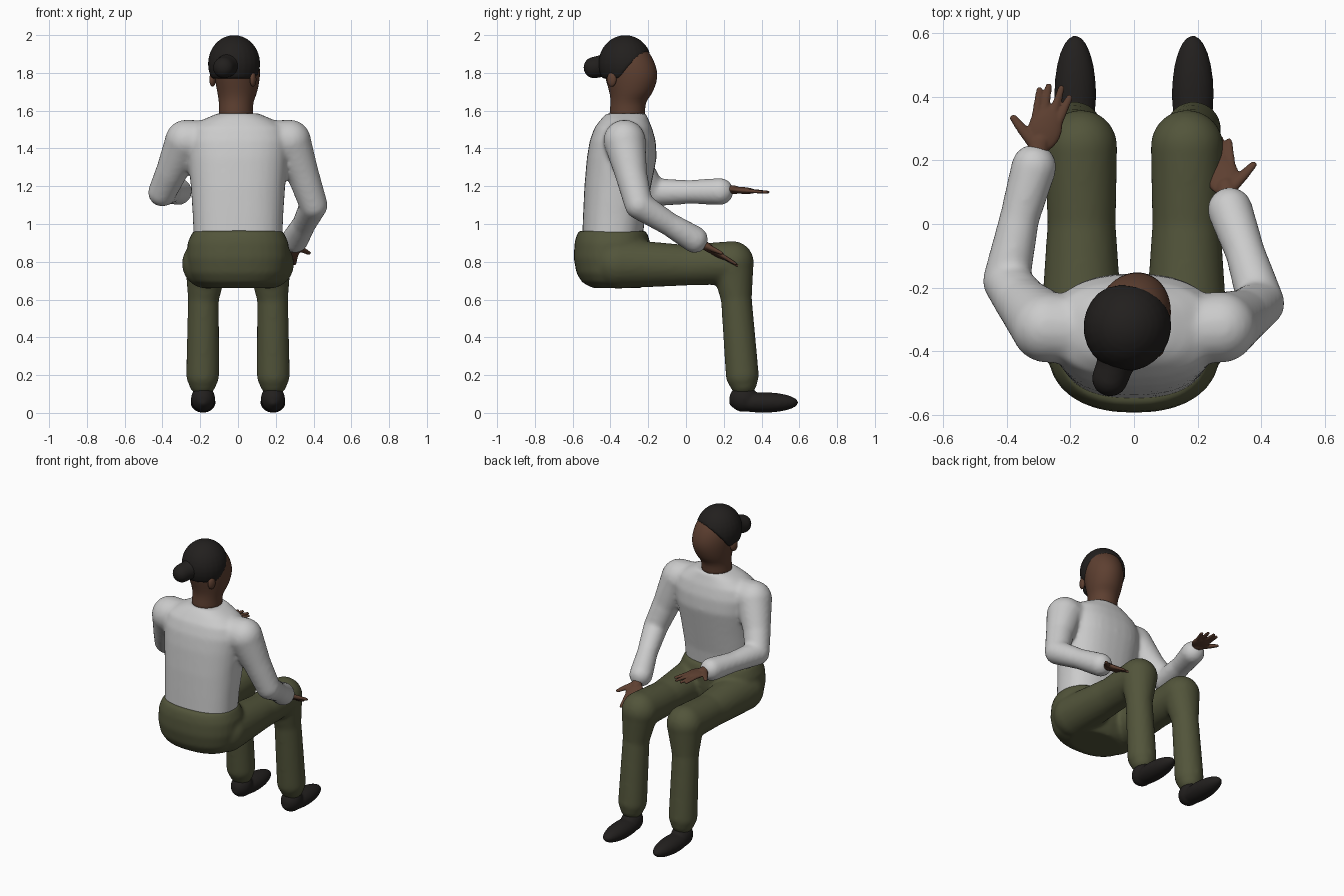
import bpy, bmesh
from math import sin, cos, pi, radians, copysign
from mathutils import Vector, Matrix

if "Cube" in bpy.data.objects:
    bpy.data.objects.remove(bpy.data.objects["Cube"])


def material(name, rgb):
    m = bpy.data.materials.new(name)
    m.diffuse_color = (*rgb, 1)
    m.use_nodes = True
    m.node_tree.nodes["Principled BSDF"].inputs["Base Color"].default_value = m.diffuse_color
    return m


SKIN = material("skin", (0.11, 0.05, 0.03))
SHIRT = material("shirt_cloth", (0.68, 0.68, 0.66))
PANTS = material("trouser_cloth", (0.085, 0.09, 0.043))
BLACK = material("black", (0.016, 0.014, 0.013))


def finish(name, bm, mat, matrix=None, voxel=0, smooth=0, subsurf=0):
    if matrix:
        bmesh.ops.transform(bm, matrix=matrix, verts=bm.verts)
    bmesh.ops.recalc_face_normals(bm, faces=bm.faces)
    me = bpy.data.meshes.new(name)
    bm.to_mesh(me)
    bm.free()
    me.materials.append(mat)
    for p in me.polygons:
        p.use_smooth = True
    ob = bpy.data.objects.new(name, me)
    bpy.context.collection.objects.link(ob)
    if voxel:
        r = ob.modifiers.new("fuse", 'REMESH')
        r.mode, r.voxel_size, r.use_smooth_shade = 'VOXEL', voxel, True
    if smooth:
        s = ob.modifiers.new("soften", 'SMOOTH')
        s.factor, s.iterations = 0.5, smooth
    if subsurf:
        s = ob.modifiers.new("subdivide", 'SUBSURF')
        s.levels = s.render_levels = subsurf
    return ob


def ball(bm, c, r):
    r = r if isinstance(r, tuple) else (r, r, r)
    m = Matrix.Translation(c) @ Matrix.Diagonal((*r, 1))
    bmesh.ops.create_uvsphere(bm, u_segments=24, v_segments=16, radius=1, matrix=m)


def limb(bm, pts):
    """Rounded tapering tube through (x, y, z, radius) points."""
    for p in pts:
        ball(bm, p[:3], p[3])
    for p, q in zip(pts, pts[1:]):
        a, b = Vector(p[:3]), Vector(q[:3])
        rot = (b - a).to_track_quat('Z', 'Y').to_matrix().to_4x4()
        bmesh.ops.create_cone(bm, cap_ends=True, segments=24, radius1=p[3], radius2=q[3],
                              depth=(b - a).length, matrix=Matrix.Translation((a + b) / 2) @ rot)


def loft(bm, rings, power=2.0, n=32):
    """Stack of rings (z, half_width, y_back, y_front)."""
    loops = []
    for z, hx, y0, y1 in rings:
        loop = []
        for i in range(n):
            c, s = cos(2 * pi * i / n), sin(2 * pi * i / n)
            x = copysign(abs(c) ** (2 / power), c) * hx
            y = copysign(abs(s) ** (2 / power), s) * (y1 - y0) / 2 + (y0 + y1) / 2
            loop.append(bm.verts.new((x, y, z)))
        loops.append(loop)
    for a, b in zip(loops, loops[1:]):
        for i in range(n):
            j = (i + 1) % n
            bm.faces.new((a[i], a[j], b[j], b[i]))
    bm.faces.new(loops[0][::-1])
    bm.faces.new(loops[-1])


# Shirt: torso fused with both sleeves
bm = bmesh.new()
loft(bm, [(0.92, 0.235, -0.55, -0.23), (1.05, 0.24, -0.545, -0.215), (1.2, 0.25, -0.538, -0.185),
          (1.35, 0.265, -0.525, -0.155), (1.44, 0.27, -0.51, -0.16), (1.51, 0.25, -0.485, -0.18),
          (1.555, 0.18, -0.45, -0.2), (1.585, 0.11, -0.42, -0.21)], 2.4)
limb(bm, [(-0.2, -0.33, 1.44, 0.11), (-0.275, -0.325, 1.44, 0.112), (-0.35, -0.25, 1.28, 0.085),
          (-0.402, -0.18, 1.167, 0.075), (-0.36, 0.02, 1.17, 0.063), (-0.315, 0.18, 1.172, 0.072)])
limb(bm, [(0.2, -0.33, 1.44, 0.11), (0.275, -0.325, 1.44, 0.112), (0.345, -0.29, 1.26, 0.085),
          (0.4, -0.25, 1.1, 0.075), (0.35, -0.09, 1.0, 0.063), (0.302, 0.045, 0.918, 0.072)])
finish("shirt", bm, SHIRT, voxel=0.012, smooth=10)

# Trousers: pelvis fused with both legs
bm = bmesh.new()
loft(bm, [(0.66, 0.17, -0.49, -0.24), (0.69, 0.23, -0.55, -0.22), (0.74, 0.26, -0.58, -0.2),
          (0.82, 0.272, -0.595, -0.19), (0.9, 0.267, -0.59, -0.19), (0.94, 0.25, -0.58, -0.2),
          (0.965, 0.235, -0.565, -0.215)], 2.3)
for s in (-1, 1):
    limb(bm, [(s * 0.165, -0.36, 0.79, 0.132), (s * 0.165, 0, 0.782, 0.108),
              (s * 0.167, 0.245, 0.795, 0.115), (s * 0.183, 0.267, 0.6, 0.082),
              (s * 0.187, 0.298, 0.2, 0.088), (s * 0.187, 0.303, 0.165, 0.075)])
finish("trousers", bm, PANTS, voxel=0.012, smooth=8)

# Shoes: lofted along the foot, with a rounded ankle
for s, side in ((-1, "left"), (1, "right")):
    bm = bmesh.new()
    ball(bm, (s * 0.185, 0.305, 0.075), (0.064, 0.076, 0.07))
    ball(bm, (s * 0.185, 0.41, 0.055), (0.066, 0.185, 0.054))
    finish(side + "_shoe", bm, BLACK, voxel=0.008, smooth=5)

# Hands: local x = thumb side, y = towards fingertips, z = thickness
def hand(name, wrist, axis, out):
    u = Vector(axis).normalized()
    v = Vector(out)
    v = (v - u * v.dot(u)).normalized()
    w = v.cross(u)
    m = Matrix.Translation(wrist) @ Matrix((v, u, w)).transposed().to_4x4() @ Matrix.Diagonal((1, 1, 0.75, 1))
    bm = bmesh.new()
    limb(bm, [(0, -0.03, 0, 0.034), (0, 0.06, 0, 0.03)])
    ball(bm, (-0.004, 0.105, 0), (0.054, 0.075, 0.024))
    for tx, ty, rx in ((0.043, 0.218, 0.03), (0.018, 0.236, 0.009), (-0.022, 0.24, -0.015), (-0.054, 0.218, -0.036)):
        limb(bm, [(rx, 0.12, 0, 0.016), (tx, ty, 0, 0.011)])
    limb(bm, [(0.015, 0.05, 0, 0.022), (0.065, 0.085, 0, 0.017), (0.1, 0.112, 0, 0.012)])
    finish(name, bm, SKIN, m, voxel=0.005, smooth=4)


hand("left_hand", (-0.31, 0.2, 1.185), (0.25, 0.968, -0.07), (-0.968, 0.25, 0))
hand("right_hand", (0.3, 0.07, 0.905), (-0.2, 0.83, -0.53), (0.97, 0.24, 0))

# Head, hair and ears share a slight turn to the side
turn = Matrix.Translation((-0.012, -0.312, 0)) @ Matrix.Rotation(radians(-20), 4, 'Z')
bm = bmesh.new()
loft(bm, [(1.55, 0.098, -0.1, 0.1), (1.6, 0.088, -0.092, 0.095), (1.65, 0.092, -0.087, 0.1),
          (1.68, 0.1, -0.09, 0.13), (1.72, 0.109, -0.1, 0.15), (1.78, 0.118, -0.12, 0.17),
          (1.84, 0.121, -0.13, 0.157), (1.9, 0.112, -0.12, 0.128), (1.95, 0.08, -0.09, 0.08),
          (1.975, 0.04, -0.04, 0.03)])
finish("head_and_neck", bm, SKIN, turn, subsurf=1)

bm = bmesh.new()
for s in (-1, 1):
    ball(bm, (s * 0.114, -0.045, 1.765), (0.016, 0.026, 0.038))
finish("ears", bm, SKIN, turn)

# Hair cap, trimmed along the hairline
bm = bmesh.new()
ball(bm, (-0.005, -0.012, 1.848), (0.138, 0.143, 0.152))
for co, no in (((0, 0, 1.77), (0, 0, -1)), ((0, 0.125, 1.925), (0, 0.145, -0.12))):
    geom = bm.verts[:] + bm.edges[:] + bm.faces[:]
    bmesh.ops.bisect_plane(bm, geom=geom, plane_co=co, plane_no=no, clear_outer=True)
    bmesh.ops.holes_fill(bm, edges=[e for e in bm.edges if e.is_boundary])
finish("hair_cap", bm, BLACK, turn, voxel=0.008, smooth=3)

# Low bun at the back
bm = bmesh.new()
limb(bm, [(0, -0.085, 1.845, 0.072), (0, -0.15, 1.835, 0.058), (0, -0.185, 1.828, 0.057)])
finish("hair_bun", bm, BLACK, turn, voxel=0.008, smooth=4)
